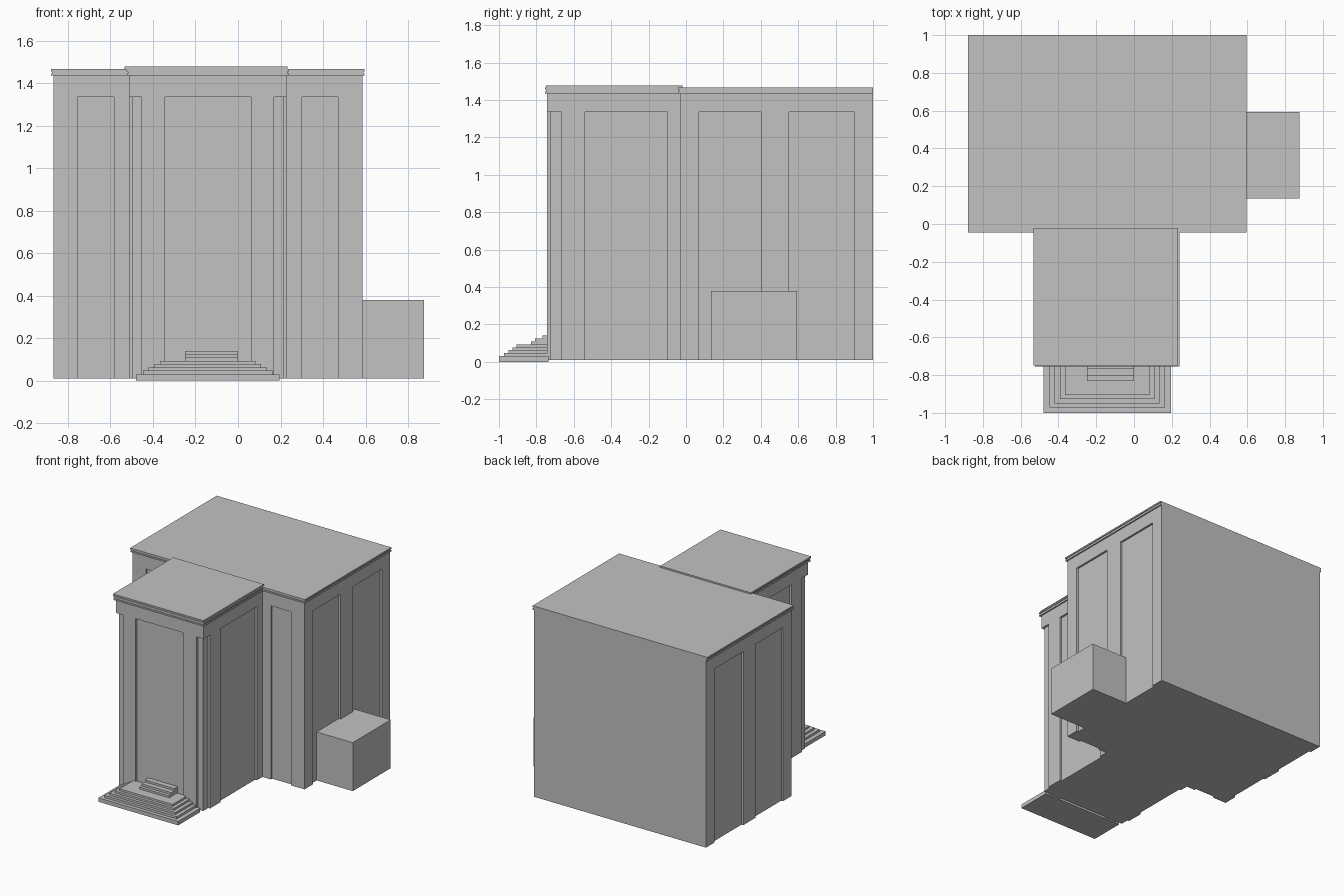
import bpy, bmesh

if "Cube" in bpy.data.objects:
    bpy.data.objects.remove(bpy.data.objects["Cube"])

CX = -0.142          # symmetry axis of the building
BASE, HEAD, EAVE = 0.01, 1.335, 1.435
FRONT, BACK, TOWER = -0.033, 1.0, -0.742
HW, TW, D = 0.727, 0.371, 0.015   # half widths, recess depth

grey = bpy.data.materials.new("stone grey")
grey.diffuse_color = (0.54, 0.54, 0.54, 1)
grey.use_nodes = True
grey.node_tree.nodes["Principled BSDF"].inputs["Base Color"].default_value = grey.diffuse_color


def prism(name, outline, z0, z1, top=True):
    """Extrude a plan outline from z0 to z1."""
    bm = bmesh.new()
    lo = [bm.verts.new((x, y, z0)) for x, y in outline]
    hi = [bm.verts.new((x, y, z1)) for x, y in outline]
    n = len(outline)
    bm.faces.new(lo[::-1])
    if top:
        bm.faces.new(hi)
    for i in range(n):
        j = (i + 1) % n
        bm.faces.new((lo[i], lo[j], hi[j], hi[i]))
    me = bpy.data.meshes.new(name)
    bm.to_mesh(me)
    bm.free()
    me.materials.append(grey)
    ob = bpy.data.objects.new(name, me)
    bpy.context.collection.objects.link(ob)
    return ob


def box(name, x0, x1, y0, y1, z0, z1):
    return prism(name, [(x0, y0), (x1, y0), (x1, y1), (x0, y1)], z0, z1)


def mirrored(half):
    """Close a right-hand half outline by mirroring it on the axis."""
    return ([(CX + x, y) for x, y in half]
            + [(CX - x, y) for x, y in reversed(half)])


def recess_x(a, b, y):
    return [(a, y), (a, y + D), (b, y + D), (b, y)]


def recess_y(a, b, x):
    return [(x, a), (x - D, a), (x - D, b), (x, b)]


# Walls with recessed panels and notched tower corners
half = [(0.2025, TOWER + D), (0.2025, TOWER),
        (0.312, TOWER), (0.312, TOWER + D), (TW - D, TOWER + D),
        (TW - D, -0.665), (TW, -0.665)]
half += recess_y(-0.54, -0.10, TW)
half += [(TW, FRONT)]
half += recess_x(0.4425, 0.6125, FRONT)
half += [(HW, FRONT)]
half += recess_y(0.07, 0.40, HW) + recess_y(0.55, 0.90, HW)
half += [(HW, BACK)]
prism("panelled_walls", mirrored(half), BASE, HEAD, top=False)

# Plain band above the panels
prism("upper_wall_band",
      mirrored([(TW, TOWER), (TW, FRONT), (HW, FRONT), (HW, BACK)]),
      HEAD, EAVE + 0.005)

# Stepped cornices of main block and tower
for i, (z0, z1, out) in enumerate([(1.435, 1.446, 0.010),
                                   (1.446, 1.455, 0.005),
                                   (1.455, 1.466, 0.011)]):
    box(f"main_cornice_{i}", CX - HW - out, CX + HW + out,
        FRONT - out, BACK, z0, z1)
    box(f"tower_cornice_{i}", CX - TW - out, CX + TW + out,
        TOWER - out - 0.002, FRONT, z0, z1)
box("tower_roof", -0.533, 0.232, -0.748, -0.02, 1.464, 1.477)

# Side annex
box("annex", CX + HW - 0.02, 0.875, 0.135, 0.593, BASE, 0.38)

# Wide entrance steps
wide = [(0.337, -1.0, 0.030), (0.305, -0.972, 0.047), (0.278, -0.95, 0.063),
        (0.25, -0.927, 0.078), (0.224, -0.905, 0.093)]
z = 0.0
for i, (hw, y, top) in enumerate(wide):
    box(f"entrance_step_{i}", CX - hw, CX + hw, y, TOWER + D / 2, z, top)
    z = top

# Narrow door steps
for i, (y, top) in enumerate([(-0.83, 0.108), (-0.806, 0.124), (-0.768, 0.14)]):
    box(f"door_step_{i}", -0.25, 0.0, y, TOWER + D, z, top)
    z = top
